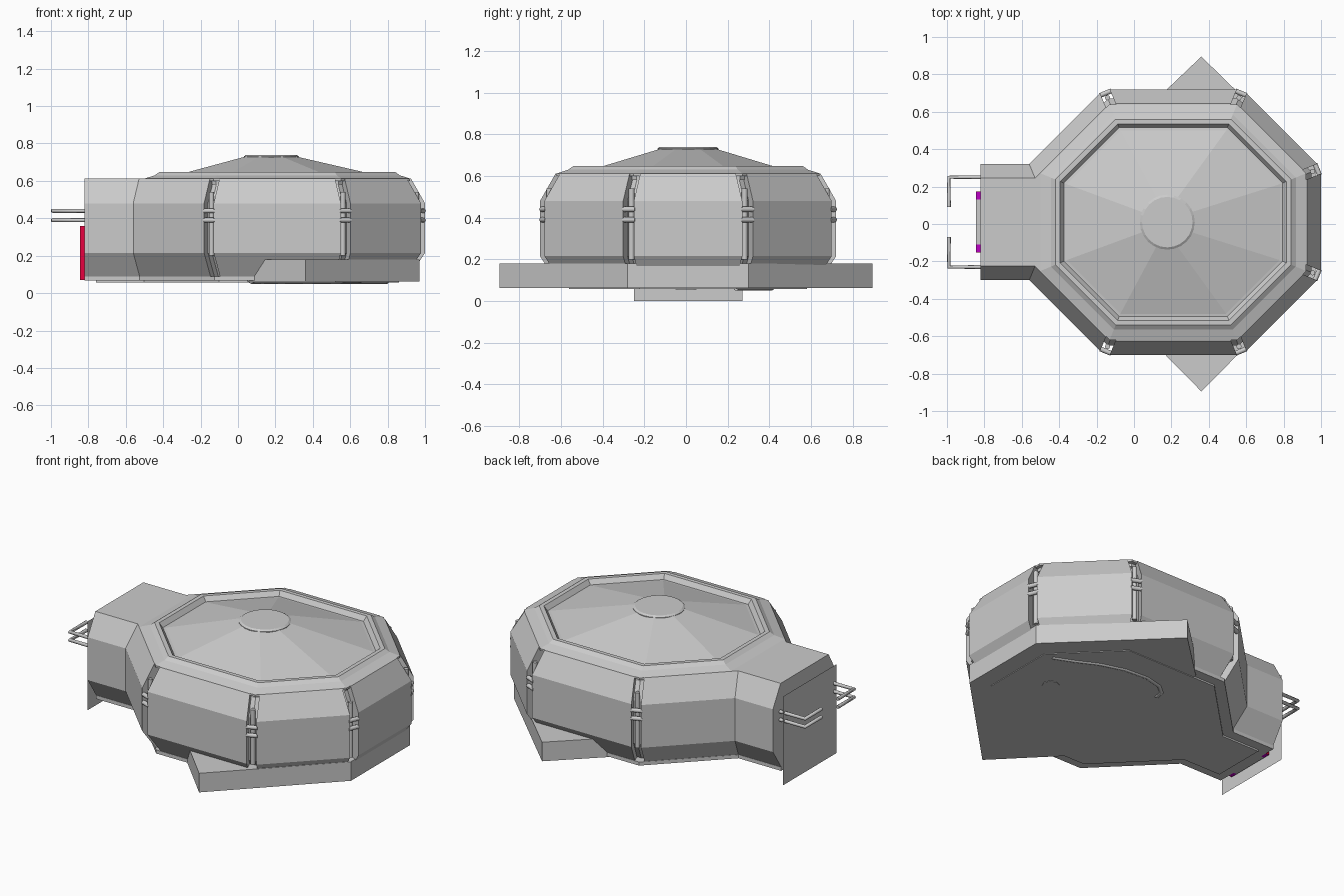
import bpy, bmesh, math
from mathutils import Vector

if "Cube" in bpy.data.objects:
    bpy.data.objects.remove(bpy.data.objects["Cube"])

CY = 0.01          # centre line in y
END_X = -0.82      # end of the entry corridor


def mesh_object(name, verts, faces, color=None):
    me = bpy.data.meshes.new(name)
    me.from_pydata([tuple(v) for v in verts], [], faces)
    bm = bmesh.new()
    bm.from_mesh(me)
    bmesh.ops.recalc_face_normals(bm, faces=bm.faces)
    bm.to_mesh(me)
    bm.free()
    ob = bpy.data.objects.new(name, me)
    bpy.context.collection.objects.link(ob)
    if color:
        mat = bpy.data.materials.new(name + "_paint")
        mat.diffuse_color = color
        mat.use_nodes = True
        mat.node_tree.nodes["Principled BSDF"].inputs["Base Color"].default_value = mat.diffuse_color
        me.materials.append(mat)
    return ob


def loft(name, rings):
    """Closed rings joined by quads, capped at both ends."""
    n = len(rings[0])
    verts = [v for r in rings for v in r]
    faces = [(k * n + i, k * n + (i + 1) % n, (k + 1) * n + (i + 1) % n, (k + 1) * n + i)
             for k in range(len(rings) - 1) for i in range(n)]
    faces += [tuple(range(n))[::-1], tuple(range((len(rings) - 1) * n, len(rings) * n))]
    return mesh_object(name, verts, faces)


def box(name, lo, hi, color=None):
    v = [(x, y, z) for x in (lo[0], hi[0]) for y in (lo[1], hi[1]) for z in (lo[2], hi[2])]
    f = [(0, 1, 3, 2), (4, 6, 7, 5), (0, 4, 5, 1), (2, 3, 7, 6), (0, 2, 6, 4), (1, 5, 7, 3)]
    return mesh_object(name, v, f, color)


def pipe(name, points, radius):
    cu = bpy.data.curves.new(name, 'CURVE')
    cu.dimensions = '3D'
    cu.bevel_depth = radius
    cu.bevel_resolution = 2
    cu.use_fill_caps = True
    sp = cu.splines.new('POLY')
    sp.points.add(len(points) - 1)
    for p, co in zip(sp.points, points):
        p.co = (*co, 1)
    tmp = bpy.data.objects.new(name + "_path", cu)
    bpy.context.collection.objects.link(tmp)
    bpy.context.view_layer.update()
    me = bpy.data.meshes.new_from_object(tmp)
    bpy.data.objects.remove(tmp)
    ob = bpy.data.objects.new(name, me)
    bpy.context.collection.objects.link(ob)
    for p in me.polygons:
        p.use_smooth = len(p.vertices) == 4
    return ob


# Plan outline: stretched octagon with a corridor on the left
half = [(END_X, -0.31), (-0.56, -0.31), (-0.16, -0.71), (0.58, -0.71), (1.0, -0.29)]
PLAN = [Vector((x, y + CY)) for x, y in half] + [Vector((x, -y + CY)) for x, y in half[::-1]]


def plan_ring(d, z):
    """Outline moved inward by d with mitred corners; the corridor end stays put."""
    out = []
    n = len(PLAN)
    for i, p in enumerate(PLAN):
        a = (p - PLAN[i - 1]).normalized()
        b = (PLAN[(i + 1) % n] - p).normalized()
        na, nb = Vector((-a.y, a.x)), Vector((-b.y, b.x))
        q = p + (na + nb) * (d / (1 + na.dot(nb)))
        if i in (0, n - 1):
            q.x = END_X
        out.append(Vector((q.x, q.y, z)))
    return out


# Recessed core and base
WALL = [(0.085, 0.085), (0.0, 0.215), (0.0, 0.48), (0.075, 0.612)]
loft("core", [plan_ring(d + 0.05, z) for d, z in WALL])
loft("roof_deck", [plan_ring(0.10, 0.58), plan_ring(0.10, 0.611)])
loft("base_plate", [plan_ring(0.08, 0.068), plan_ring(0.08, 0.09)])
under = plan_ring(0.14, 0.058)
for i in (0, 9):
    under[i].x = -0.76
loft("underside_plate", [under, [v + Vector((0, 0, 0.02)) for v in under]])


# Wall panels, separated by a slot at every octagon corner
def wall_panel(name, chain):
    section = WALL + [(d + 0.07, z) for d, z in WALL[::-1]]
    m, c = len(section), len(chain)
    columns = [[] for _ in chain]
    for d, z in section:
        ring = plan_ring(d, z)
        pts = [ring[i].copy() for i in chain]
        for end, nxt in ((0, 1), (-1, -2)):
            if chain[end] not in (0, 9):
                pts[end] += (ring[chain[nxt]] - ring[chain[end]]).normalized() * 0.03
        for col, p in zip(columns, pts):
            col.append(p)
    loft(name, columns)


for k, chain in enumerate([(0, 1, 2), (2, 3), (3, 4), (4, 5), (5, 6), (6, 7), (7, 8, 9)]):
    wall_panel(f"wall_panel_{k}", chain)

# Paired bars and an upright in each slot
outer = plan_ring(0.008, 0)
inner = plan_ring(0.045, 0)
for i in range(2, 8):
    p = outer[i]
    a = p + (outer[i - 1] - p).normalized() * 0.035
    b = p + (outer[i + 1] - p).normalized() * 0.035
    for z in (0.39, 0.44):
        up = Vector((0, 0, z))
        pipe(f"corner_bar_{i}_{int(z * 100)}", [a + up, b + up], 0.013)
    q = inner[i]
    pipe(f"corner_post_{i}", [q + Vector((0, 0, 0.2)), q + Vector((0, 0, 0.54))], 0.014)


# Roof: raised lip, groove and low faceted cone
def octagon(r, z, stretch=0.08, cx=0.21):
    s = r * math.tan(math.pi / 8)
    q = [(r + stretch, -s), (r + stretch, s), (s + stretch, r), (-s - stretch, r)]
    q += [(-x, -y) for x, y in q]
    return [Vector((cx + x, CY + y, z)) for x, y in q]


loft("roof", [octagon(0.63, 0.60), octagon(0.63, 0.612), octagon(0.575, 0.63),
              octagon(0.55, 0.648), octagon(0.525, 0.648), octagon(0.505, 0.62),
              octagon(0.49, 0.622), octagon(0.12, 0.734, 0, 0.175)])


def circle(r, z):
    return [Vector((0.178 + r * math.cos(t * math.tau / 24), CY + r * math.sin(t * math.tau / 24), z))
            for t in range(24)]


loft("roof_cap", [circle(0.147, 0.70), circle(0.147, 0.731), circle(0.135, 0.739)])

# Angular footing slab with two pointed ends
foot = [(0.05, -0.59), (0.36, -0.90), (0.97, -0.29), (0.97, 0.29), (0.36, 0.90), (0.05, 0.59)]
foot[1], foot[4] = (0.36, -0.895), (0.36, 0.895)
loft("footing", [[Vector((x, y + (CY if abs(y) < 0.8 else 0), z)) for x, y in foot]
                 for z in (0.062, 0.18)])

# Underside conduit and hatch
pipe("underside_conduit", [(0.80, 0.24, 0.064), (0.68, 0.29, 0.064), (0.55, 0.355, 0.064),
                           (0.40, 0.40, 0.064), (0.25, 0.41, 0.064), (0.14, 0.385, 0.064),
                           (0.08, 0.335, 0.064), (0.07, 0.28, 0.064)], 0.014)
loft("underside_hatch", [[Vector((0.61 + 0.05 * math.cos(t * math.tau / 8),
                                  0.05 * math.sin(t * math.tau / 8), z)) for t in range(8)]
                         for z in (0.055, 0.065)])

# Corridor end: thin door sheet, frame with coloured posts, hand rails
mesh_object("door_sheet", [(-0.855, -0.25, 0), (-0.855, 0.27, 0),
                           (-0.855, 0.27, 0.55), (-0.855, -0.25, 0.55)], [(0, 3, 2, 1)])
box("door_frame", (-0.845, -0.11, 0.07), (-0.81, 0.13, 0.36))
for s in (-1, 1):
    y0, y1 = sorted((CY + s * 0.12, CY + s * 0.16))
    box(f"door_post_{s}", (-0.845, y0, 0.07), (-0.81, y1, 0.36), (0.5, 0.0, 0.55, 1))
    y0, y1 = sorted((CY + s * 0.16, CY + s * 0.163))
    box(f"door_post_side_{s}", (-0.845, y0, 0.07), (-0.81, y1, 0.36), (0.8, 0.0, 0.05, 1))
    for z in (0.39, 0.44):
        pipe(f"hand_rail_{s}_{int(z * 100)}",
             [(-0.80, CY + s * 0.24, z), (-0.99, CY + s * 0.24, z), (-0.99, CY + s * 0.08, z)], 0.011)
